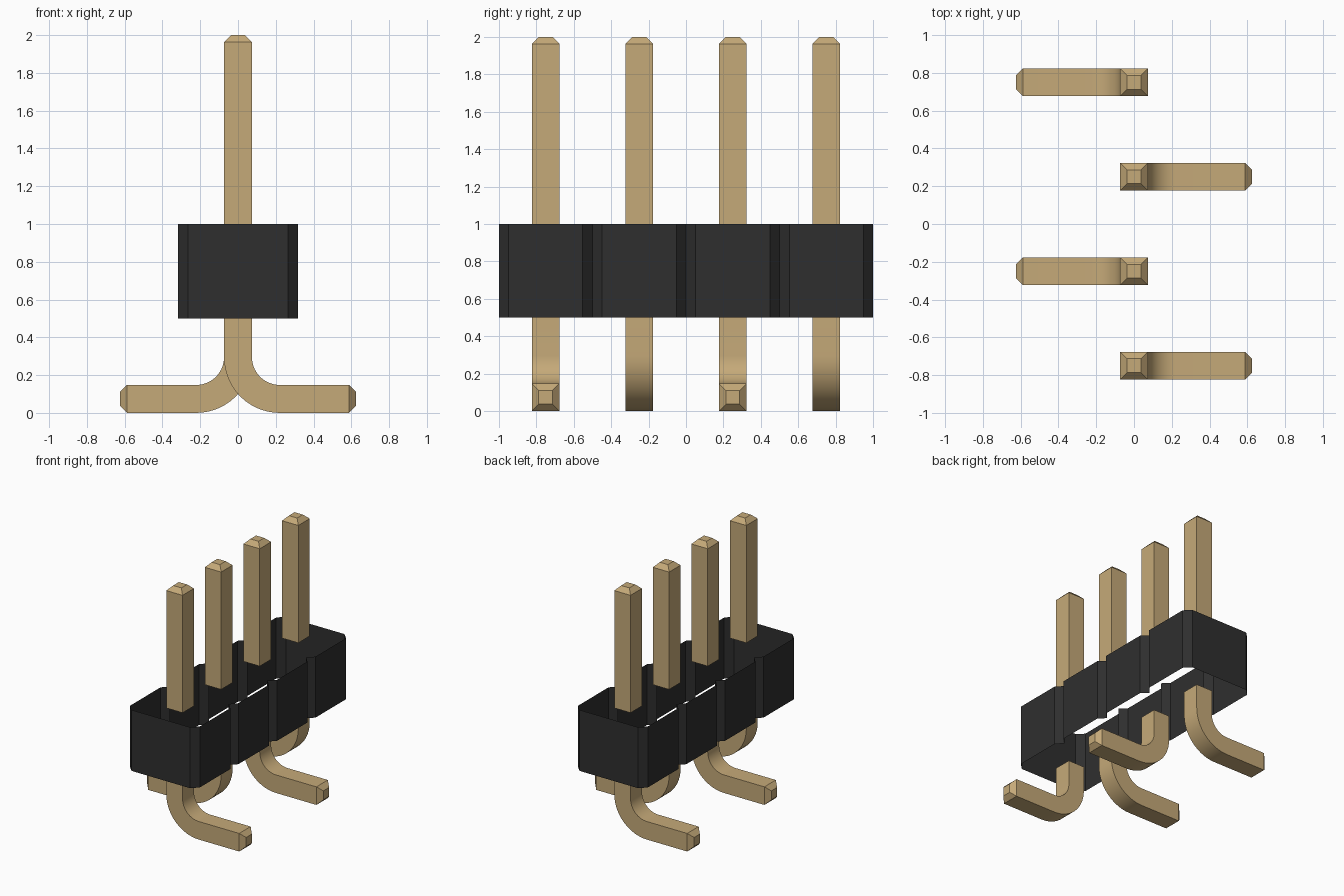
import bpy
import bmesh
from math import sin, cos, pi
from mathutils import Vector

cube = bpy.data.objects.get("Cube")
if cube:
    bpy.data.objects.remove(cube, do_unlink=True)


def material(name, rgb, roughness):
    mat = bpy.data.materials.new(name)
    mat.use_nodes = True
    mat.diffuse_color = (*rgb, 1)
    shader = mat.node_tree.nodes["Principled BSDF"]
    shader.inputs["Base Color"].default_value = (*rgb, 1)
    shader.inputs["Roughness"].default_value = roughness
    return mat


brass = material("pale brass", (0.56, 0.40, 0.19), 0.5)
black = material("black plastic", (0.028, 0.028, 0.028), 0.6)


def loft(name, rings, mat, cap_end):
    """Skin a list of closed rings, optionally closing the last one."""
    bm = bmesh.new()
    loops = [[bm.verts.new(p) for p in ring] for ring in rings]
    n = len(loops[0])
    for a, b in zip(loops, loops[1:]):
        for i in range(n):
            j = (i + 1) % n
            bm.faces.new((a[i], a[j], b[j], b[i]))
    if cap_end:
        bm.faces.new(loops[-1])
    bmesh.ops.recalc_face_normals(bm, faces=bm.faces)
    mesh = bpy.data.meshes.new(name)
    bm.to_mesh(mesh)
    bm.free()
    mesh.materials.append(mat)
    obj = bpy.data.objects.new(name, mesh)
    bpy.context.collection.objects.link(obj)
    return obj


def square(x, y, z, across, half):
    """Square section whose in-plane axis is 'across' in the xz plane."""
    side, depth = Vector(across) * half, Vector((0, half, 0))
    c = Vector((x, y, z))
    return [c - side - depth, c + side - depth, c + side + depth, c - side + depth]


HALF = 0.074          # pin half width
TIP = 0.037           # tip half width and taper length
BOTTOM, TOP = 0.5, 1.0
PITCH = 0.5
COUNT = 4

# Housing: open sleeve with chamfered corners and a notch between positions
WIDE, CHAMFER = 0.317, 0.052
right_edge = []
for i in range(COUNT):
    y0 = -1 + i * PITCH
    right_edge += [(WIDE - CHAMFER, y0), (WIDE, y0 + CHAMFER),
                   (WIDE, y0 + PITCH - CHAMFER)]
right_edge.append((WIDE - CHAMFER, 1))
outline = right_edge + [(-x, y) for x, y in reversed(right_edge)]
loft("housing", [[(x, y, z) for x, y in outline] for z in (BOTTOM, TOP)], black, False)

# Pins: straight upper posts and feet bent to alternating sides
RADIUS = 2 * HALF + 0.073
STEPS = 14
for i in range(COUNT):
    y = -0.75 + i * PITCH
    side = 1 if i % 2 == 0 else -1

    loft(f"upper_pin_{i + 1}",
         [square(0, y, z, (1, 0, 0), h)
          for z, h in ((TOP, HALF), (2 - TIP, HALF), (2, TIP))], brass, True)

    rings = [square(0, y, BOTTOM, (1, 0, 0), HALF)]
    for s in range(STEPS + 1):
        a = pi / 2 * s / STEPS
        rings.append(square(side * RADIUS * (1 - cos(a)), y,
                            HALF + RADIUS * (1 - sin(a)),
                            (cos(a), 0, side * sin(a)), HALF))
    for x, h in ((0.625 - TIP, HALF), (0.625, TIP)):
        rings.append(square(side * x, y, HALF, (0, 0, side), h))
    foot = loft(f"bent_foot_{i + 1}", rings, brass, True)

    bpy.ops.object.select_all(action="DESELECT")
    foot.select_set(True)
    bpy.context.view_layer.objects.active = foot
    bpy.ops.object.shade_smooth_by_angle(angle=pi / 6)
